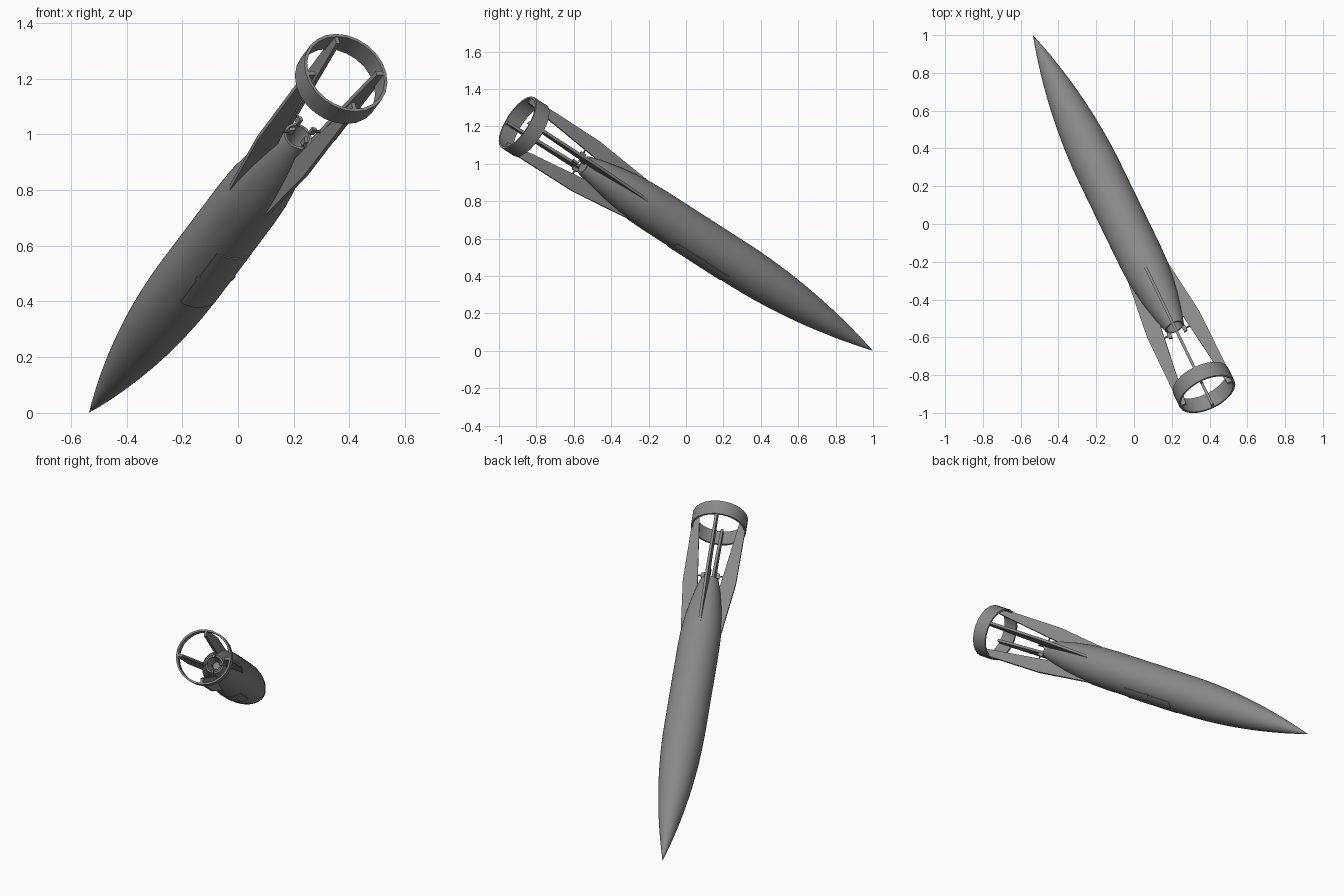
import bpy, bmesh, math
from mathutils import Matrix, Vector

if "Cube" in bpy.data.objects:
    bpy.data.objects.remove(bpy.data.objects["Cube"])

# Local frame: x/y across the body, z runs from nose to tail
D = Vector((0.378, -0.779, 0.5005)).normalized()
H = Vector((-D.y, D.x, 0)).normalized()
V = D.cross(H)
FRAME = Matrix.Translation((-0.535, 1.0, 0.0)) @ Matrix((H, V, D)).transposed().to_4x4()

GREY = bpy.data.materials.new("dark_grey")
GREY.diffuse_color = (0.25, 0.25, 0.25, 1)
GREY.use_nodes = True
GREY.node_tree.nodes["Principled BSDF"].inputs["Base Color"].default_value = GREY.diffuse_color


def add_object(name, bm, turn=0, smooth=True):
    bmesh.ops.recalc_face_normals(bm, faces=bm.faces)
    me = bpy.data.meshes.new(name)
    bm.to_mesh(me)
    bm.free()
    me.materials.append(GREY)
    ob = bpy.data.objects.new(name, me)
    bpy.context.collection.objects.link(ob)
    ob.matrix_world = FRAME @ Matrix.Rotation(turn, 4, 'Z')
    if smooth:
        bpy.ops.object.select_all(action='DESELECT')
        ob.select_set(True)
        bpy.context.view_layer.objects.active = ob
        bpy.ops.object.shade_smooth_by_angle(angle=math.radians(32))
    return ob


def lathe(name, profile, sides, closed=False):
    bm = bmesh.new()
    rings = []
    for r, s in profile:
        if r == 0:
            rings.append([bm.verts.new((0, 0, s))] * sides)
        else:
            rings.append([bm.verts.new((r * math.cos(2 * math.pi * i / sides),
                                        r * math.sin(2 * math.pi * i / sides), s))
                          for i in range(sides)])
    pairs = list(zip(rings, rings[1:]))
    if closed:
        pairs.append((rings[-1], rings[0]))
    for a, b in pairs:
        for i in range(sides):
            j = (i + 1) % sides
            bm.faces.new(dict.fromkeys((a[i], a[j], b[j], b[i])))
    return add_object(name, bm)


def plate(bm, outline, thick):
    # outline in (radius, station), thickness across x
    sides = [[bm.verts.new((x, p, s)) for p, s in outline] for x in (-thick / 2, thick / 2)]
    bm.faces.new(sides[0])
    bm.faces.new(sides[1][::-1])
    n = len(outline)
    for i in range(n):
        j = (i + 1) % n
        bm.faces.new((sides[0][i], sides[0][j], sides[1][j], sides[1][i]))


# Body: pointed ogive nose, straight middle, curved boat tail, recessed nozzle
def nose_radius(s):
    return 0.121 * (1 - (1 - s / 0.95) ** 2)


body = [(0, 0)] + [(nose_radius(0.95 * i / 16), 0.95 * i / 16) for i in range(1, 17)]
body += [(0.121, 1.5), (0.118, 1.6), (0.109, 1.7), (0.095, 1.8), (0.075, 1.9), (0.053, 1.985)]
body += [(0.044, 1.985), (0.040, 1.96), (0.022, 1.91), (0.022, 1.88), (0, 1.88)]
lathe("body", body, 48)

# Tail ring
lathe("tail_ring", [(0.161, 2.35), (0.161, 2.44), (0.150, 2.44), (0.150, 2.35)], 24, True)

# Four swept fins, each with a steering vane on a shaft behind the nozzle
for k, side in enumerate(("top", "left", "bottom", "right")):
    turn = k * math.pi / 2
    bm = bmesh.new()
    plate(bm, [(0.10, 1.58), (0.117, 1.61), (0.155, 1.97), (0.157, 2.36), (0.155, 2.438),
               (0.122, 2.438), (0.066, 1.95), (0.05, 1.93)], 0.015)
    add_object(side + "_fin", bm, turn, False)

    bm = bmesh.new()
    plate(bm, [(0.034, 2.002), (0.054, 2.002), (0.054, 2.034), (0.034, 2.040)], 0.012)
    bmesh.ops.create_cone(bm, cap_ends=True, segments=8, radius1=0.005, radius2=0.005, depth=0.03,
                          matrix=Matrix.Translation((0, 0.067, 2.018)) @ Matrix.Rotation(math.pi / 2, 4, 'X'))
    add_object(side + "_steering_vane", bm, turn, False)


# Curved access door on the underside
def curved_plate(name, a0, a1, s0, s1, r0, r1, steps=12):
    bm = bmesh.new()
    loops = []
    for i in range(steps + 1):
        a = math.radians(a0 + (a1 - a0) * i / steps)
        loops.append([bm.verts.new((r * math.cos(a), r * math.sin(a), s))
                      for r, s in ((r0, s0), (r1, s0), (r1, s1), (r0, s1))])
    for a, b in zip(loops, loops[1:]):
        for i in range(4):
            j = (i + 1) % 4
            bm.faces.new((a[i], a[j], b[j], b[i]))
    bm.faces.new(loops[0])
    bm.faces.new(loops[-1][::-1])
    add_object(name, bm)


curved_plate("access_door", 236, 304, 0.97, 1.32, 0.116, 0.1245)
curved_plate("left_door_latch", 233, 238, 1.13, 1.155, 0.116, 0.127, 2)
curved_plate("right_door_latch", 302, 307, 1.13, 1.155, 0.116, 0.127, 2)
